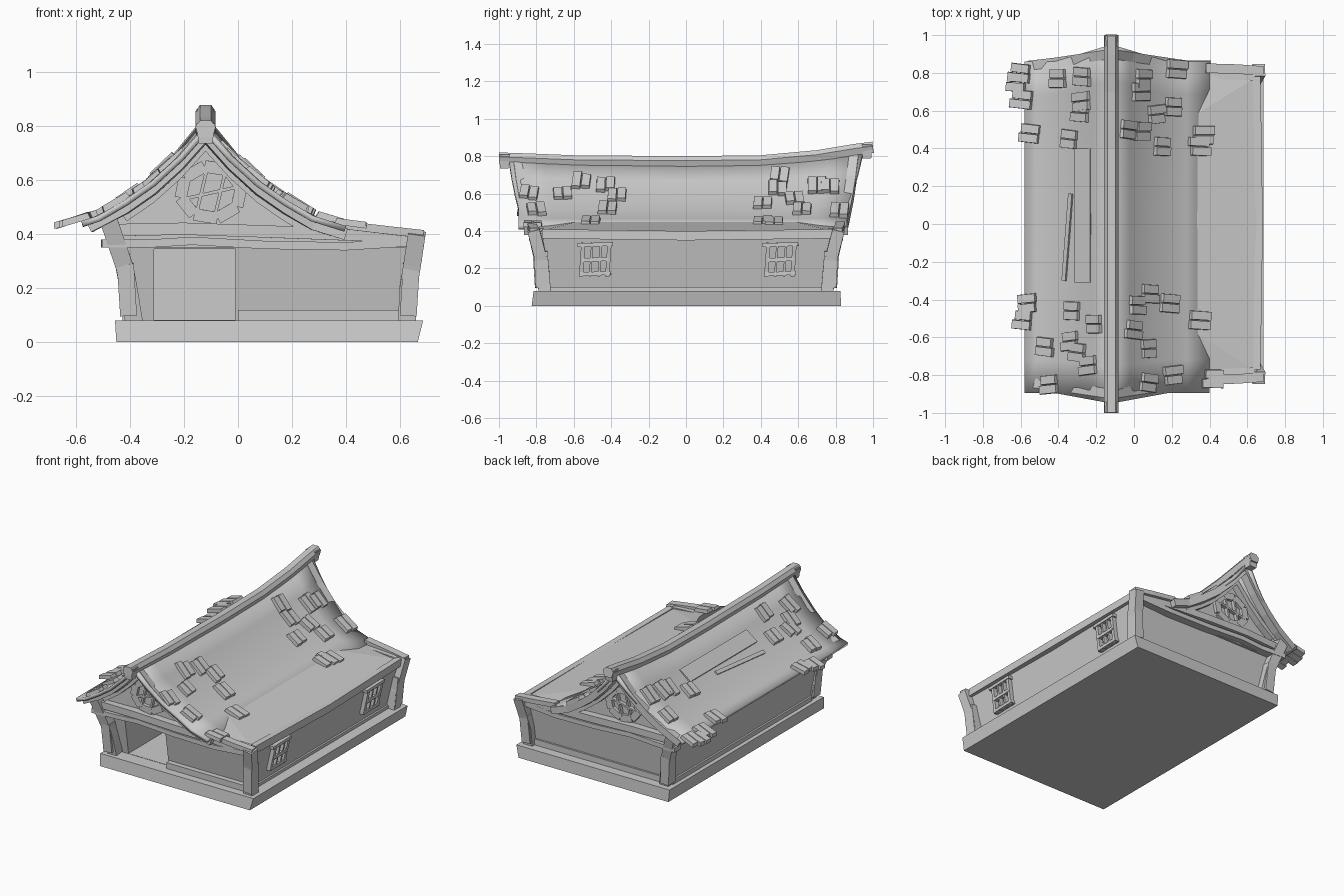
import bpy, bmesh, math, random
from mathutils import Vector, Matrix

if "Cube" in bpy.data.objects:
    bpy.data.objects.remove(bpy.data.objects["Cube"])

random.seed(4)
RX = -0.12                                   # ridge x
PROF = [(0, .775), (.1, .67), (.2, .585), (.3, .52), (.4, .465), (.52, .43), (.8, .405)]
LIFT = [(-1, .03), (-.6, .008), (0, 0), (.4, .006), (.7, .03), (1, .075)]


def lerp(table, t):
    for (a, va), (b, vb) in zip(table, table[1:]):
        if t <= b:
            return va + (vb - va) * (t - a) / (b - a)
    return table[-1][1]


def roof_z(x, y):
    z = lerp(PROF, abs(x - RX))
    return z + lerp(LIFT, y) * max(0, (z - .43) / .345)


def make(name, verts, faces):
    me = bpy.data.meshes.new(name)
    me.from_pydata([tuple(v) for v in verts], [], faces)
    bm = bmesh.new()
    bm.from_mesh(me)
    bmesh.ops.recalc_face_normals(bm, faces=bm.faces)
    bm.to_mesh(me)
    bm.free()
    ob = bpy.data.objects.new(name, me)
    bpy.context.collection.objects.link(ob)
    return ob


def loft(name, rings):
    n = len(rings[0])
    verts = [v for r in rings for v in r]
    faces = [(i * n + k, i * n + (k + 1) % n, (i + 1) * n + (k + 1) % n, (i + 1) * n + k)
             for i in range(len(rings) - 1) for k in range(n)]
    faces += [tuple(range(n)), tuple(range(len(verts) - n, len(verts)))]
    return make(name, verts, faces)


def block(name, lo, hi, z0, z1):
    """Box between a bottom and a top rectangle (x0, x1, y0, y1)."""
    return loft(name, [[(a, c, z), (b, c, z), (b, d, z), (a, d, z)]
                       for (a, b, c, d), z in ((lo, z0), (hi, z1))])


def beam(name, path, w, h, up=(0, 0, 1), sides=4):
    """Sweep a section (w across, h along up) along a path."""
    p = [Vector(q) for q in path]
    rings = []
    for i, q in enumerate(p):
        t = (p[min(i + 1, len(p) - 1)] - p[max(i - 1, 0)]).normalized()
        s = t.cross(Vector(up)).normalized()
        u = s.cross(t)
        if sides == 4:
            sec = [(-.5, -.5), (.5, -.5), (.5, .5), (-.5, .5)]
        else:
            sec = [(-.35, -.5), (.35, -.5), (.5, .1), (.28, .5), (-.28, .5), (-.5, .1)]
        rings.append([q + s * a * w + u * b * h for a, b in sec])
    return loft(name, rings)


# Base slab and flared walls with a deep doorway
block("base_slab", (-.45, .665, -.825, .83), (-.455, .685, -.815, .825), 0, .08)
walls = block("walls", (-.41, .595, -.72, .745), (-.455, .655, -.77, .78), .075, .39)
door = block("doorway_cutter", (-.31, -.01, -1, -.28), (-.31, -.01, -1, -.28), .082, .345)
door.hide_render = True
door.display_type = 'WIRE'
cut = walls.modifiers.new("doorway", 'BOOLEAN')
cut.object = door
cut.operation = 'DIFFERENCE'

# Roof: two curved slopes, sagging along the ridge
for side, xs in (("left", [-.58, -.52, -.42, -.32, -.22, RX]),
                 ("right", [RX, -.02, .08, .18, .28, .40])):
    ts = [i / 10 for i in range(11)]
    verts = []
    for x in xs:
        d = min(1, abs(x - RX) / .3)
        y0, y1 = -.95 + .055 * d, .95 - .09 * d
        for t in ts:
            y = y0 + (y1 - y0) * t
            verts.append((x, y, roof_z(x, y)))
    n = len(ts)
    faces = [(i * n + k, i * n + k + 1, (i + 1) * n + k + 1, (i + 1) * n + k)
             for i in range(len(xs) - 1) for k in range(n - 1)]
    roof = make("roof_" + side, verts, faces)
    bpy.context.view_layer.objects.active = roof
    if roof.data.polygons[0].normal.z < 0:
        roof.data.flip_normals()
    th = roof.modifiers.new("thickness", 'SOLIDIFY')
    th.thickness = .022
    for o in bpy.context.selected_objects:
        o.select_set(False)
    roof.select_set(True)
    bpy.ops.object.shade_smooth_by_angle(angle=math.radians(30))

# Exposed low deck where the right slope is missing
top = [(.2, -.5, .47), (.2, .5, .47), (.65, .78, .40), (.65, -.78, .40), (.2, -.8, .44), (.2, .8, .44)]
deck = make("exposed_deck", top, [(0, 3, 2, 1), (0, 4, 3), (1, 2, 5)])
deck.modifiers.new("thickness", 'SOLIDIFY').thickness = .015

# Ridge beam with upturned ends
beam("ridge_beam", [(RX, y, z) for y, z in ((-1, .79), (-.85, .785), (-.6, .775), (0, .77), (.4, .775),
                                            (.7, .802), (.9, .835), (1, .848))], .075, .06, sides=6)
for y, z in ((-.97, .785), (.97, .837)):
    block("ridge_end", (RX - .025, RX + .025, y - .025, y + .02),
          (RX - .036, RX + .036, y - .028, y + .028), z - .05, z + .025)

# Gables, barge boards, cross beams and round windows at both ends
for s, end in ((-1, "front"), (1, "back")):
    xs = [-.5, -.42, -.32, -.22, RX, -.02, .08, .18, .28, .40, .62]
    outline = [(x, roof_z(x, s * .78) - .025) for x in xs] + [(.62, .35), (-.46, .35)]
    loft(end + "_gable", [[(x, y, z) for x, z in outline] for y in (s * .70, s * .79)])
    for name, px in (("left", [RX, -.22, -.32, -.42, -.55]),
                     ("right", [RX, -.02, .08, .18, .28, .40])):
        beam(f"{end}_barge_{name}",
             [(x, s * (.90 - .06 * min(1, abs(x - RX) / .4)), roof_z(x, s * .88) - .03) for x in px], .05, .045)
        beam(f"{end}_inner_barge_{name}",
             [(x, s * .81, roof_z(x, s * .8) - .065) for x in px[:-1]], .05, .03)
    beam(end + "_eave_barge", [(.38, s * .825, .435), (.55, s * .82, .415), (.685, s * .81, .40)], .05, .03)
    beam(end + "_tie_beam", [(-.46, s * .80, .415), (-.2, s * .81, .42), (.1, s * .81, .41), (.64, s * .79, .39)],
         .06, .045)
    beam(end + "_lintel", [(-.505, s * .81, .365), (-.33, s * .80, .365), (-.17, s * .80, .375),
                           (.1, s * .80, .36), (.4, s * .80, .355), (.64, s * .79, .37)], .06, .03)
    sill = (.0, .6) if s < 0 else (-.4, .6)
    beam(end + "_sill", [(sill[0], s * .745, .10), (sill[1], s * .745, .10)], .035, .04)
    # Octagonal lattice window
    c = Vector((-.10, s * .80, .555))
    ring = [c + Vector((.115 * math.cos(a), 0, .098 * math.sin(a)))
            for a in [math.radians(45 * k + 12) for k in range(8)]]
    for k in range(8):
        beam(end + "_round_window_frame", [ring[k], ring[(k + 1) % 8]], .045, .022, (0, 1, 0.01))
    for dx in (-.035, .035):
        beam(end + "_round_window_bar", [c + Vector((dx - .02, 0, -.085)), c + Vector((dx + .02, 0, .085))],
             .012, .025, (0, 1, 0))
    beam(end + "_round_window_crossbar", [c + Vector((-.1, 0, -.025)), c + Vector((.1, 0, .02))], .025, .012)
    # Crooked corner posts
    for name, pts in (("left", [(-.385, .755, .078), (-.405, .77, .2), (-.42, .785, .28), (-.48, .825, .455)]),
                      ("right", [(.625, .755, .078), (.63, .765, .2), (.645, .785, .29), (.662, .815, .405)])):
        pts = [(x, s * y, z) for x, y, z in pts]
        beam(f"{end}_{name}_post", pts, .065, .065, (0, 1, 0))
        x, y, z = pts[1]
        beam(f"{end}_{name}_post_plate", [(x, y, z - .1), (x + .012 * (1 if x > 0 else -1), y + s * .012, z + .09)],
             .062, .075, (0, 1, 0))

# Side eave beams and sills
beam("right_eave_beam", [(.65, -.77, .385), (.662, 0, .375), (.65, .78, .385)], .04, .05)
beam("left_eave_beam", [(-.455, -.78, .40), (-.455, .78, .40)], .04, .06)
beam("right_sill", [(.6, -.73, .09), (.6, .75, .09)], .025, .02)
beam("left_sill", [(-.415, -.73, .095), (-.415, .75, .095)], .025, .03)


# Lattice windows on the sloping right wall
def on_wall(y, z):
    return (.6 + .19 * (z - .08) + .008, y, z)


for cy in (-.485, .505):
    for dz, w in ((-.075, .165), (.0, .14), (.08, .19)):
        beam("side_window_rail", [on_wall(cy - w / 2, .245 + dz), on_wall(cy + w / 2, .25 + dz)], .035, .02)
    for dy, w in ((-.07, .022), (-.022, .012), (.025, .012), (.07, .022)):
        beam("side_window_stile", [on_wall(cy + dy - .006, .16), on_wall(cy + dy + .006, .335)], w, .03, (1, 0, 0))

# Scattered roof shingles, laid along the slope
spots = [(.23, .82), (.05, .77), (.04, .70), (.12, .58), (.21, .62), (-.03, .50), (.05, .49), (.15, .41),
         (.37, .47), (.35, .41), (.09, -.37), (.19, -.42), (.02, -.43), (.0, -.56), (.35, -.51), (.08, -.66),
         (.08, -.84), (.21, -.80), (.42, -.82),
         (-.61, .80), (-.62, .75), (-.60, .66), (-.56, .48), (-.41, .77), (-.28, .78), (-.28, .65), (-.29, .59),
         (-.35, .45), (-.57, -.42), (-.59, -.51), (-.33, -.46), (-.21, -.53), (-.34, -.62), (-.48, -.65),
         (-.30, -.68), (-.25, -.75), (-.45, -.85)]
for x, y in spots:
    slope = math.atan2(roof_z(x + .03, y) - roof_z(x - .03, y), .06)
    m = (Matrix.Translation((x, y, roof_z(x, y) + .012)) @ Matrix.Rotation(-slope, 4, 'Y')
         @ Matrix.Rotation(random.uniform(-.12, .12), 4, 'Z'))
    for k in (-1, 1):
        a, b = (-.065 + random.uniform(0, .02), .065 - random.uniform(0, .02))
        tile = block("shingle", (a, b, k * .025 - .024, k * .025 + .024),
                     (a + .006, b - .004, k * .025 - .022, k * .025 + .022), -.012, .012)
        tile.data.transform(m)

# Loose planks lying on the left slope
for x, w, y0, y1, skew in ((-.27, .10, -.31, .40, .0), (-.37, .025, -.30, .16, .035)):
    beam("roof_plank", [(x, y0, roof_z(x, y0) + .004), (x + skew, y1, roof_z(x + skew, y1) + .004)],
         w, .014, (-.6, 0, .8))
